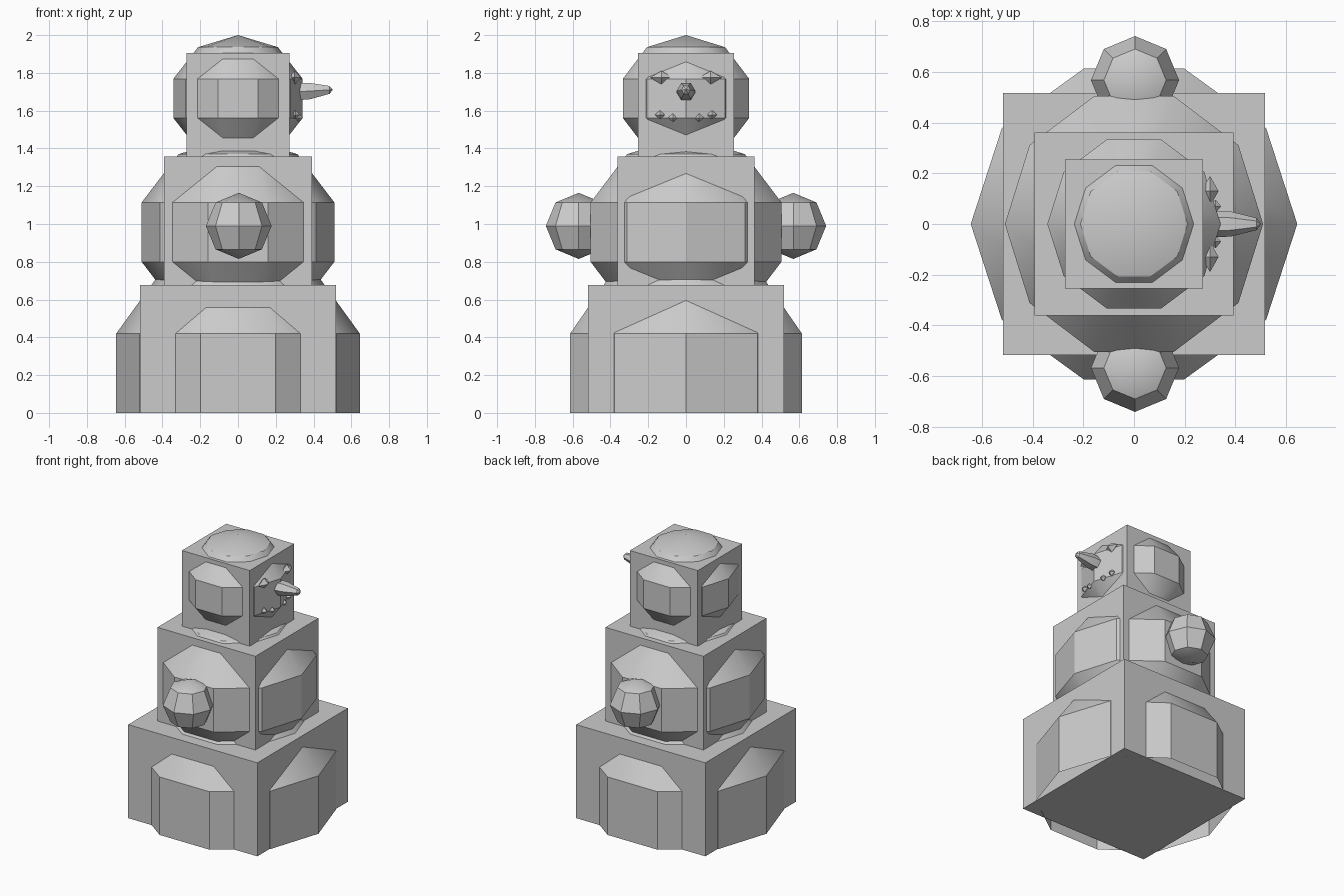
import bpy, bmesh, math
from mathutils import Matrix, Vector

old = bpy.data.objects.get("Cube")
if old:
    bpy.data.objects.remove(old, do_unlink=True)

grey = bpy.data.materials.new("plain grey")
grey.use_nodes = True
COLOUR = (0.6, 0.6, 0.6, 1)
grey.diffuse_color = COLOUR
grey.node_tree.nodes["Principled BSDF"].inputs["Base Color"].default_value = COLOUR


def finish(name, bm, smooth=True):
    bmesh.ops.recalc_face_normals(bm, faces=bm.faces)
    mesh = bpy.data.meshes.new(name)
    bm.to_mesh(mesh)
    bm.free()
    mesh.materials.append(grey)
    obj = bpy.data.objects.new(name, mesh)
    bpy.context.collection.objects.link(obj)
    if smooth:
        bpy.ops.object.select_all(action='DESELECT')
        obj.select_set(True)
        bpy.context.view_layer.objects.active = obj
        bpy.ops.object.shade_smooth_by_angle(angle=math.radians(30))
    return obj


def lathe(name, profile, sides, matrix, smooth=True):
    """Turn a (radius, height) profile around z; radius 0 makes a pole."""
    bm = bmesh.new()
    rings = []
    for r, z in profile:
        turn = [i * math.tau / sides for i in range(sides if r > 0 else 1)]
        rings.append([bm.verts.new((r * math.cos(a), r * math.sin(a), z)) for a in turn])
    for low, high in zip(rings, rings[1:]):
        for i in range(sides):
            j = (i + 1) % sides
            loop = [low[i % len(low)], low[j % len(low)],
                    high[j % len(high)], high[i % len(high)]]
            bm.faces.new(list(dict.fromkeys(loop)))
    bm.transform(matrix)
    return finish(name, bm, smooth)


def ball(name, centre, size, sides, rings, first=0):
    steps = [math.pi * k / rings for k in range(first, rings + 1)]
    profile = [(0 if k + first in (0, rings) else math.sin(a), -math.cos(a))
               for k, a in enumerate(steps)]
    lathe(name, profile, sides, Matrix.Translation(centre) @ Matrix.Diagonal((*size, 1)))


def block(name, half_x, half_y, bottom, top):
    bm = bmesh.new()
    bmesh.ops.create_cube(bm, size=1)
    bm.transform(Matrix.Translation((0, 0, (bottom + top) / 2))
                 @ Matrix.Diagonal((2 * half_x, 2 * half_y, top - bottom, 1)))
    finish(name, bm, False)


def stone(name, centre, size):
    """Small pointed stone, four-sided."""
    lathe(name, [(0, -1), (1, 0), (0, 1)], 4,
          Matrix.Translation(centre) @ Matrix.Diagonal((*size, 1)), False)


# Stacked blocks
block("base_block", 0.518, 0.518, 0, 0.678)
block("torso_block", 0.393, 0.362, 0.678, 1.357)
block("head_block", 0.272, 0.254, 1.357, 1.905)

# Faceted balls bulging through the blocks; the lowest is open at the ground
ball("base_ball", (0, 0, 0.21), (0.678, 0.678, 0.68), 10, 5, first=2)
ball("torso_ball", (0, 0, 0.957), (0.536, 0.558, 0.51), 10, 5)
ball("head_ball", (0, 0, 1.665), (0.36, 0.37, 0.335), 10, 5)

# Hands on both sides
for side, y in (("right", -0.568), ("left", 0.568)):
    ball(side + "_hand", (0.004, y, 0.99), (0.174, 0.174, 0.175), 8, 4)

# Nose, pointing along +x and tilted slightly up
aim = Vector((1, 0, 0.06)).to_track_quat('Z', 'Y').to_matrix().to_4x4()
lathe("nose", [(0, 0), (0.052, 0.02), (0.05, 0.1), (0.024, 0.205), (0, 0.222)], 6,
      Matrix.Translation((0.28, 0, 1.698)) @ aim)

# Eyes and mouth stones follow the curve of the face
for side, s in (("right", -1), ("left", 1)):
    stone(side + "_eye", (0.3, s * 0.13, 1.775), (0.034, 0.06, 0.036))
    stone(side + "_inner_mouth_stone", (0.322, s * 0.07, 1.562), (0.022, 0.026, 0.022))
    stone(side + "_outer_mouth_stone", (0.305, s * 0.138, 1.578), (0.024, 0.027, 0.024))
